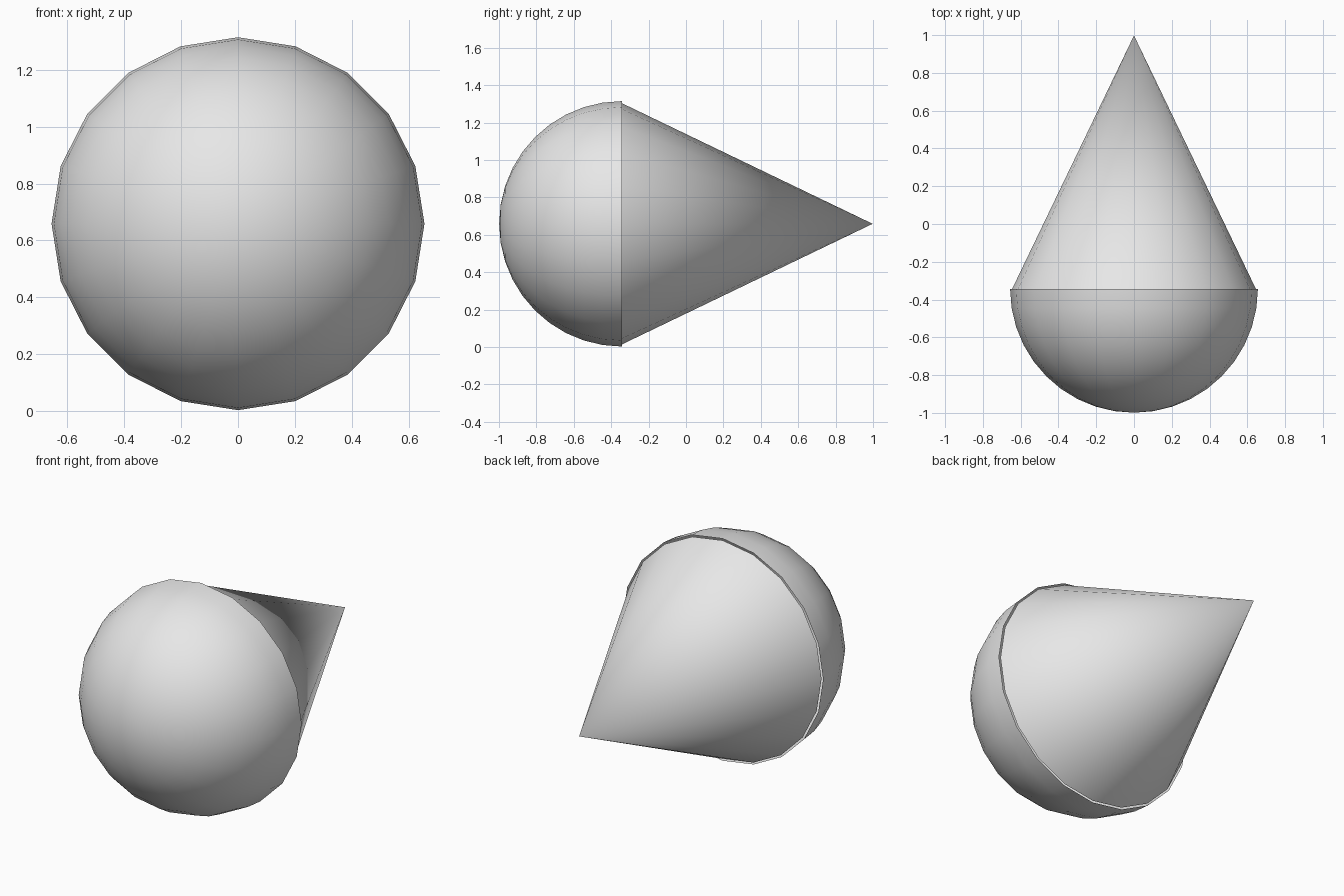
import bpy, bmesh, math
from mathutils import Matrix, Vector

cube = bpy.data.objects.get("Cube")
if cube:
    bpy.data.objects.remove(cube, do_unlink=True)

SIDES = 20
RADIUS = 0.656
RIM = Vector((0, -0.343, 0.659))   # centre of the open rim
TIP_Y = 0.998

grey = bpy.data.materials.new("light grey")
grey.use_nodes = True
colour = (0.8, 0.8, 0.8, 1)
grey.diffuse_color = colour
grey.node_tree.nodes["Principled BSDF"].inputs["Base Color"].default_value = colour


def finish(bm, name):
    """Lay the part's axis along y, place it at the rim and smooth it."""
    bmesh.ops.remove_doubles(bm, verts=bm.verts, dist=0.0001)
    bmesh.ops.recalc_face_normals(bm, faces=bm.faces)
    bm.transform(Matrix.Translation(RIM) @ Matrix.Rotation(-math.pi / 2, 4, "X"))
    for face in bm.faces:
        face.smooth = True
    mesh = bpy.data.meshes.new(name)
    bm.to_mesh(mesh)
    bm.free()
    mesh.materials.append(grey)
    bpy.context.collection.objects.link(bpy.data.objects.new(name, mesh))


# Rounded front: an open half sphere
bm = bmesh.new()
bmesh.ops.create_uvsphere(bm, u_segments=SIDES, v_segments=SIDES, radius=RADIUS)
back_half = [v for v in bm.verts if v.co.z > 0.001]
bmesh.ops.delete(bm, geom=back_half, context="VERTS")
finish(bm, "front_dome")

# Pointed back: an open cone set just inside the dome's rim
bm = bmesh.new()
length = TIP_Y - RIM.y
bmesh.ops.create_cone(bm, segments=SIDES, radius1=RADIUS - 0.011, radius2=0,
                      depth=length, cap_ends=False)
bmesh.ops.translate(bm, verts=bm.verts, vec=(0, 0, length / 2))
finish(bm, "back_cone")
